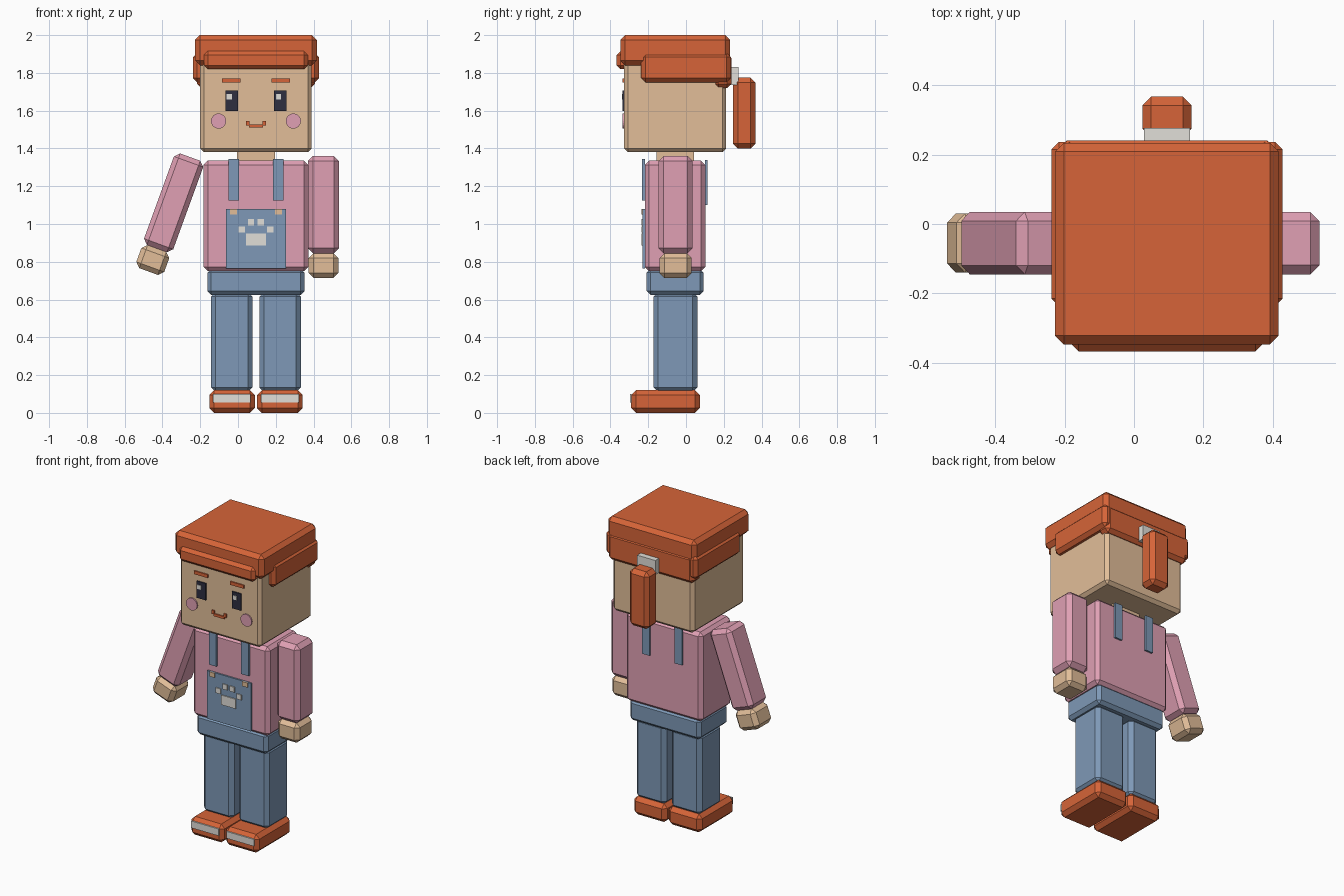
import bpy
import math
from mathutils import Vector, Matrix

cube = bpy.data.objects.get("Cube")
if cube:
    bpy.data.objects.remove(cube, do_unlink=True)


def material(name, rgb):
    linear = [((c / 255 + 0.055) / 1.055) ** 2.4 for c in rgb] + [1.0]
    mat = bpy.data.materials.new(name)
    mat.use_nodes = True
    mat.diffuse_color = linear
    bsdf = next(n for n in mat.node_tree.nodes if n.type == 'BSDF_PRINCIPLED')
    bsdf.inputs["Base Color"].default_value = linear
    bsdf.inputs["Roughness"].default_value = 0.8
    return mat


ORANGE = material("orange", (214, 100, 56))
SKIN = material("tan skin", (226, 190, 153))
PINK = material("pink", (224, 160, 180))
BLUE = material("denim blue", (126, 153, 183))
PALE = material("pale grey", (225, 223, 217))
DARK = material("dark navy", (46, 46, 64))

MID = 0.095      # body centre line in x
DEPTH = -0.055   # body centre line in y


def box(name, mat, x, y, z, bevel=0.0):
    """Box spanning the given ranges, with optional chamfered edges."""
    lo, hi = Vector((x[0], y[0], z[0])), Vector((x[1], y[1], z[1]))
    bpy.ops.mesh.primitive_cube_add(size=1, location=(lo + hi) / 2)
    ob = bpy.context.object
    ob.name = name
    ob.data.transform(Matrix.Diagonal((*(hi - lo), 1)))
    ob.data.materials.append(mat)
    if bevel:
        mod = ob.modifiers.new("chamfer", 'BEVEL')
        mod.width = bevel
        mod.segments = 1
    return ob


def pair(name, mat, inner, outer, y, z, bevel=0.0):
    """Two boxes mirrored about the body centre line."""
    box("left_" + name, mat, (MID + inner, MID + outer), y, z, bevel)
    box("right_" + name, mat, (MID - outer, MID - inner), y, z, bevel)


def centred(half):
    return (MID - half, MID + half)


# Legs and shoes
pair("shoe", ORANGE, 0.006, 0.247, (-0.29, 0.073), (0, 0.12), 0.025)
pair("shoe_stripe", PALE, 0.028, 0.228, (-0.297, -0.288), (0.055, 0.1))
pair("leg", BLUE, 0.018, 0.238, (-0.172, 0.06), (0.11, 0.64), 0.025)

# Trunk
box("hips", BLUE, centred(0.257), (-0.208, 0.093), (0.625, 0.762), 0.02)
box("torso", PINK, centred(0.277), (-0.218, 0.102), (0.75, 1.335), 0.022)
box("neck", SKIN, centred(0.1), (-0.157, 0.043), (1.3, 1.4))

# Dungaree bib, straps, buttons and paw patch
box("bib", BLUE, centred(0.159), (-0.229, -0.217), (0.765, 1.08))
pair("front_strap", BLUE, 0.091, 0.145, (-0.232, -0.217), (1.125, 1.345))
pair("back_strap", BLUE, 0.091, 0.145, (0.1, 0.114), (1.1, 1.338))
pair("bib_button", SKIN, 0.101, 0.138, (-0.236, -0.228), (1.05, 1.08))
PATCH = (-0.236, -0.228)
box("paw_pad", PALE, centred(0.052), PATCH, (0.887, 0.95))
pair("inner_paw_toe", PALE, 0.009, 0.043, PATCH, (0.992, 1.026))
pair("outer_paw_toe", PALE, 0.058, 0.093, PATCH, (0.954, 0.988))

# Arms: the left hangs straight, the right swings out
ARM_Y, HAND_Y = (-0.145, 0.035), (-0.14, 0.03)
box("left_arm", PINK, (0.37, 0.535), ARM_Y, (0.845, 1.36), 0.027)
box("left_hand", SKIN, (0.374, 0.531), HAND_Y, (0.715, 0.845), 0.025)
swing = math.radians(20)
shoulder = Vector((-0.341, DEPTH, 1.112))
for name, mat, size, drop in (
        ("right_arm", PINK, (0.165, 0.18, 0.515), 0),
        ("right_hand", SKIN, (0.157, 0.17, 0.13), 0.322)):
    ob = box(name, mat, *[(-s / 2, s / 2) for s in size], 0.026)
    ob.rotation_euler.y = swing
    ob.location = shoulder - drop * Vector((math.sin(swing), 0, math.cos(swing)))

# Head
box("head", SKIN, centred(0.295), (-0.327, 0.213), (1.38, 1.95), 0.02)

# Face
FACE = (-0.335, -0.326)
pair("eye", DARK, 0.095, 0.161, FACE, (1.598, 1.708))
for side, x in (("left", 0.2), ("right", -0.06)):
    box(side + "_eye_glint", PALE, (x, x + 0.028), (-0.339, -0.334), (1.66, 1.687))
pair("eyebrow", ORANGE, 0.082, 0.18, FACE, (1.748, 1.77))
box("mouth", ORANGE, centred(0.038), FACE, (1.51, 1.527))
pair("mouth_corner", ORANGE, 0.034, 0.053, FACE, (1.522, 1.546))
for side, sign in (("left", 1), ("right", -1)):
    bpy.ops.mesh.primitive_cylinder_add(
        vertices=24, radius=0.04, depth=0.009,
        location=(MID + sign * 0.198, -0.3305, 1.545), rotation=(math.pi / 2, 0, 0))
    cheek = bpy.context.object
    cheek.name = side + "_cheek"
    cheek.data.materials.append(PINK)

# Hair
box("hair_cap", ORANGE, centred(0.322), (-0.347, 0.234), (1.84, 2.0), 0.025)
box("fringe", ORANGE, centred(0.275), (-0.367, -0.29), (1.82, 1.915), 0.02)
pair("side_hair", ORANGE, 0.26, 0.333, (-0.237, 0.237), (1.75, 1.905), 0.022)
box("back_hair", ORANGE, centred(0.312), (0.15, 0.24), (1.72, 1.9), 0.022)
box("hair_band", PALE, centred(0.066), (0.225, 0.277), (1.735, 1.83))
box("ponytail", ORANGE, centred(0.071), (0.25, 0.367), (1.4, 1.775), 0.025)
